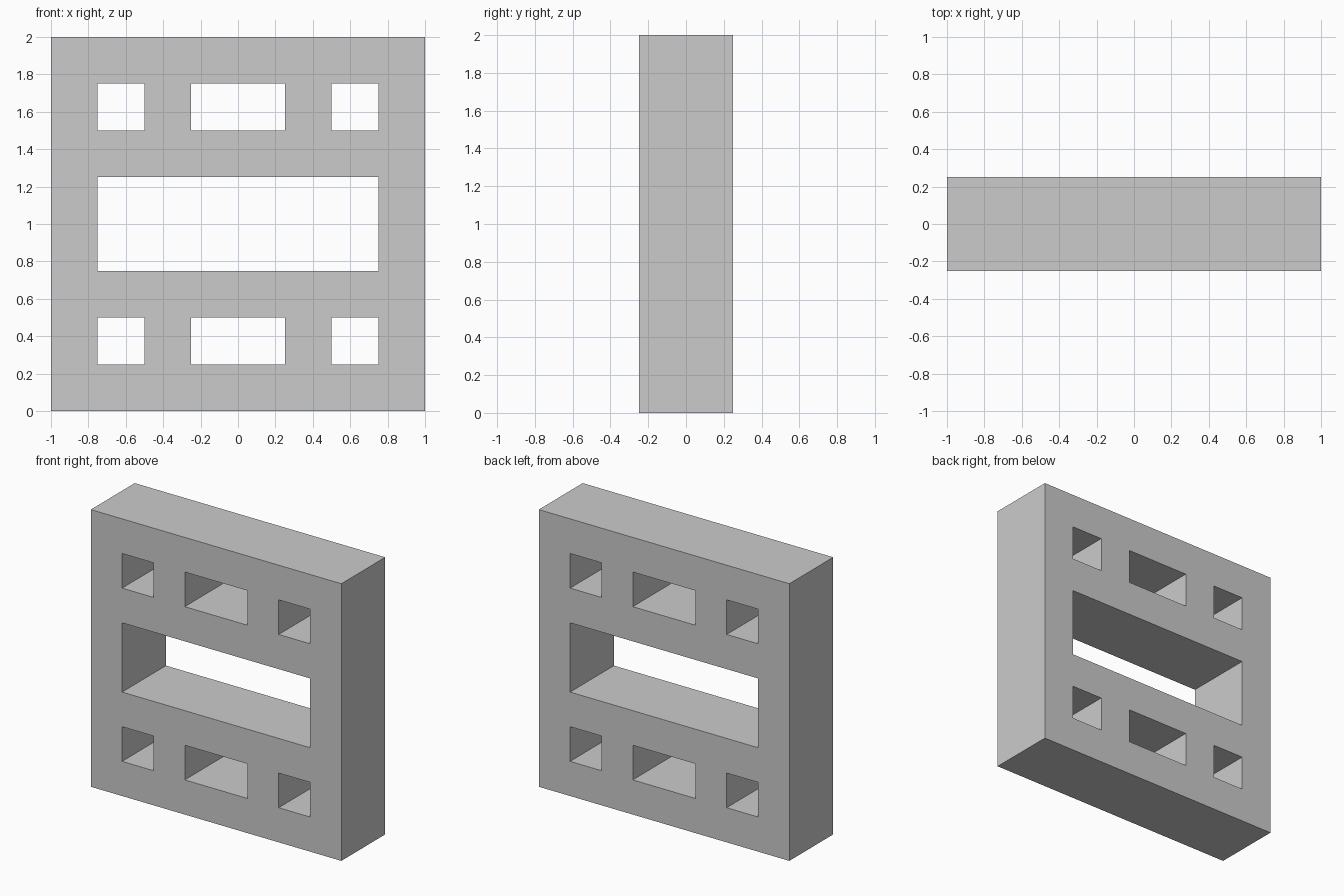
import bpy
import bmesh

if "Cube" in bpy.data.objects:
    bpy.data.objects.remove(bpy.data.objects["Cube"])

DEPTH = 0.5
XS = [-1, -0.75, -0.5, -0.25, 0.25, 0.5, 0.75, 1]
ZS = [0, 0.25, 0.5, 0.75, 1.25, 1.5, 1.75, 2]

# Window layout: rows from bottom to top, '.' marks an opening
ROWS = [
    "#######",
    "#.#.#.#",
    "#######",
    "#.....#",
    "#######",
    "#.#.#.#",
    "#######",
]

# Front profile of the panel, as a sheet on y = 0
bm = bmesh.new()
grid = [[bm.verts.new((x, 0, z)) for x in XS] for z in ZS]
for r, row in enumerate(ROWS):
    for c, cell in enumerate(row):
        if cell == "#":
            bm.faces.new((grid[r][c], grid[r][c + 1],
                          grid[r + 1][c + 1], grid[r + 1][c]))
bmesh.ops.delete(bm, geom=[v for v in bm.verts if not v.link_faces],
                 context='VERTS')

mesh = bpy.data.meshes.new("window_panel")
bm.to_mesh(mesh)
bm.free()
panel = bpy.data.objects.new("window_panel", mesh)
bpy.context.collection.objects.link(panel)

# Thickness, equal to front and back
solid = panel.modifiers.new("thickness", 'SOLIDIFY')
solid.thickness = DEPTH
solid.offset = 0
